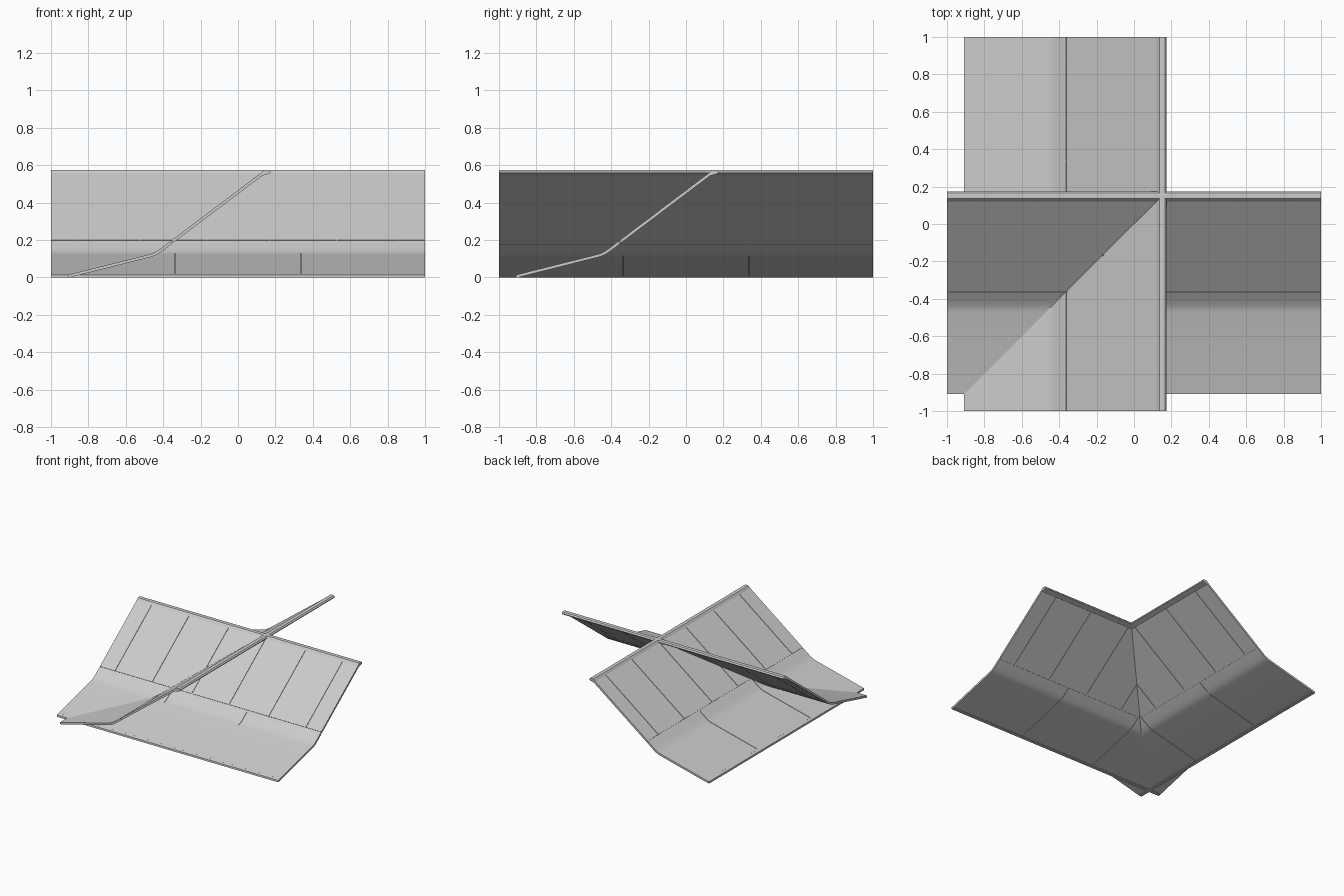
import bpy, bmesh
from mathutils import Vector

if "Cube" in bpy.data.objects:
    bpy.data.objects.remove(bpy.data.objects["Cube"])

HALF = 0.008   # half thickness of the roof boards
GAP = 0.004    # width of the joints between boards


def thicken(line, half):
    """Turn an open centre line into a closed outline of even thickness."""
    pts = [Vector(p) for p in line]
    upper, lower = [], []
    for i, p in enumerate(pts):
        d = (pts[min(i + 1, len(pts) - 1)] - pts[max(i - 1, 0)]).normalized()
        n = Vector((-d.y, d.x)) * half
        upper.append(p + n)
        lower.append(p - n)
    return upper + lower[::-1]


def extrude(name, outline, spans, swap):
    """Extrude an outline over several spans; swap turns the run from x to y."""
    bm = bmesh.new()
    n = len(outline)
    for a, b in spans:
        rings = []
        for s in (a, b):
            rings.append([bm.verts.new((u, s, z) if swap else (s, u, z))
                          for u, z in outline])
        for i in range(n):
            j = (i + 1) % n
            bm.faces.new((rings[0][i], rings[0][j], rings[1][j], rings[1][i]))
        bm.faces.new(rings[0])
        bm.faces.new(rings[1][::-1])
    bmesh.ops.recalc_face_normals(bm, faces=bm.faces)
    mesh = bpy.data.meshes.new(name)
    bm.to_mesh(mesh)
    bm.free()
    ob = bpy.data.objects.new(name, mesh)
    bpy.context.collection.objects.link(ob)
    bpy.ops.object.select_all(action='DESELECT')
    ob.select_set(True)
    bpy.context.view_layer.objects.active = ob
    bpy.ops.object.shade_smooth_by_angle(angle=0.5)


def boards(cuts):
    """Spans between joints, each shortened by the joint width."""
    e = [-1] + cuts + [1]
    return [(a + (GAP / 2 if a > -1 else 0), b - (GAP / 2 if b < 1 else 0))
            for a, b in zip(e, e[1:])]


# Centre lines of the slope: flared foot, then the steep upper boards
flare = [(-0.885, 0.0115), (-0.47, 0.116), (-0.45, 0.1225),
         (-0.43, 0.133), (-0.405, 0.15), (-0.358, 0.186)]
steep = [(-0.349, 0.193), (0.135, 0.558)]
core = [(-0.895, 0.010)] + flare[1:] + steep
lip = [(-0.91, 0.0), (-0.885, 0.001), (-0.883, 0.02), (-0.908, 0.014)]
ridge = [(0.118, 0.549), (0.121, 0.558), (0.136, 0.573), (0.150, 0.575),
         (0.166, 0.573), (0.175, 0.564), (0.172, 0.556), (0.136, 0.545)]

# Two identical slopes crossing on the diagonal
for side, swap in (("front", False), ("left", True)):
    extrude(side + "_core", thicken(core, HALF * 0.55), [(-0.999, 0.999)], swap)
    extrude(side + "_flared_boards", thicken(flare, HALF),
            boards([-0.338, 0.338]), swap)
    extrude(side + "_steep_boards", thicken(steep, HALF),
            boards([-0.862, -0.526, -0.168, 0.168, 0.526, 0.862]), swap)
    extrude(side + "_eave_lip", lip, [(-1, 1)], swap)
    extrude(side + "_ridge_cap", ridge, [(-1, 1)], swap)
